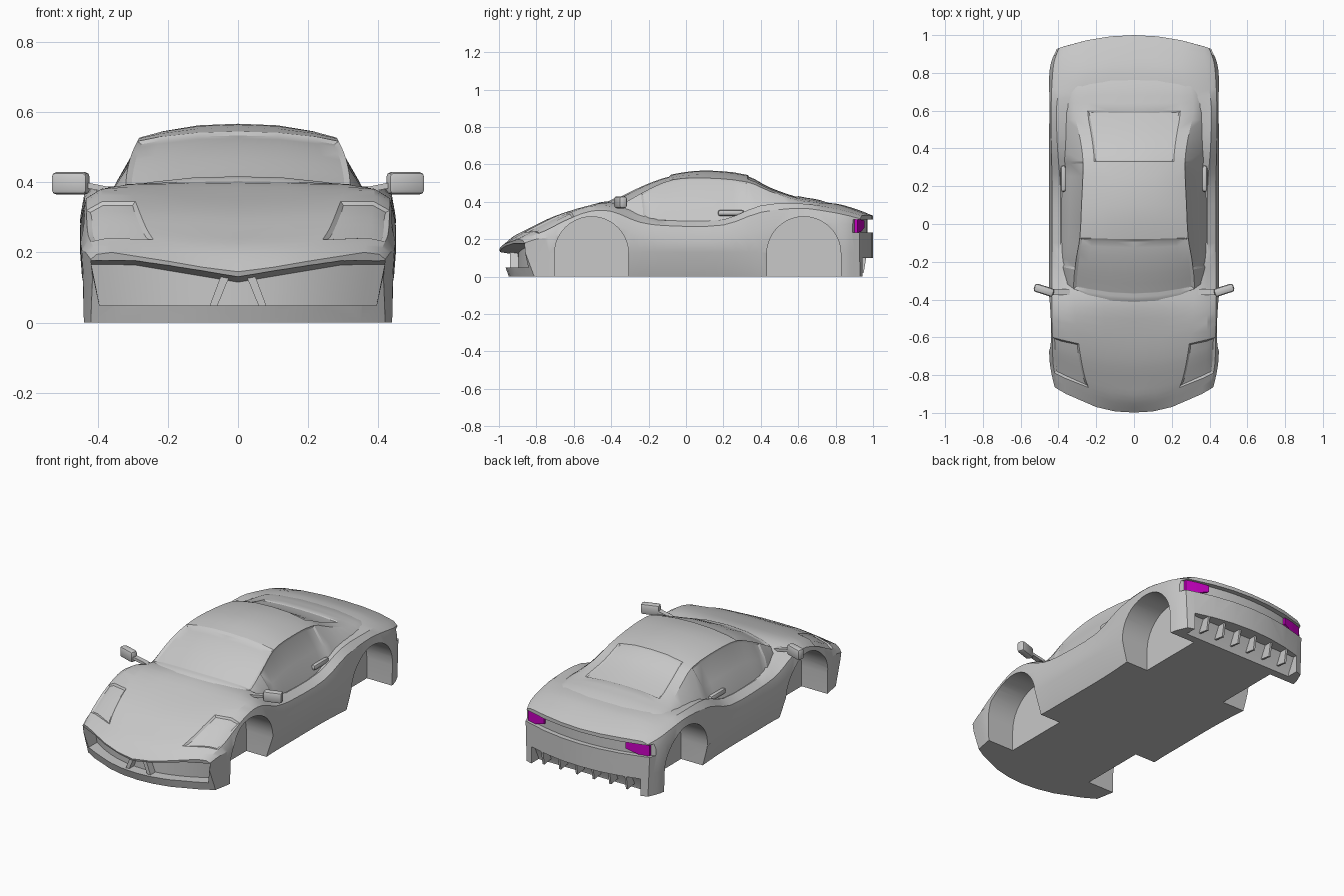
import bpy, bmesh
from math import cos, sin, pi, radians
from mathutils import Vector

if "Cube" in bpy.data.objects:
    bpy.data.objects.remove(bpy.data.objects["Cube"], do_unlink=True)


def make_material(name, colour):
    m = bpy.data.materials.new(name)
    m.use_nodes = True
    m.diffuse_color = colour
    m.node_tree.nodes["Principled BSDF"].inputs["Base Color"].default_value = colour
    return m


grey = make_material("body grey", (.58, .58, .58, 1))
magenta = make_material("light magenta", (.58, 0, .54, 1))


def clamp(v):
    return max(0, min(1, v))


def finish(name, bm, mat=grey):
    bmesh.ops.recalc_face_normals(bm, faces=bm.faces[:])
    mesh = bpy.data.meshes.new(name)
    bm.to_mesh(mesh)
    bm.free()
    mesh.materials.append(mat)
    ob = bpy.data.objects.new(name, mesh)
    bpy.context.collection.objects.link(ob)
    return ob


def activate(ob):
    bpy.ops.object.select_all(action='DESELECT')
    ob.select_set(True)
    bpy.context.view_layer.objects.active = ob


def smooth(ob):
    activate(ob)
    bpy.ops.object.shade_smooth_by_angle(angle=radians(28))


def solid(name, rings, mat=grey):
    """Closed solid skinned through equal rings of points."""
    bm = bmesh.new()
    vs = [[bm.verts.new(p) for p in ring] for ring in rings]
    n = len(vs[0])
    for a, b in zip(vs, vs[1:]):
        for j in range(n):
            k = (j + 1) % n
            bm.faces.new((a[j], a[k], b[k], b[j]))
    bm.faces.new(vs[0])
    bm.faces.new(vs[-1])
    return finish(name, bm, mat)


def prism_x(name, profile, x0, x1):
    return solid(name, [[(x, y, z) for y, z in profile] for x in (x0, x1)])


def cut(ob, cutter):
    cutter.hide_render = True
    mod = ob.modifiers.new("cut", 'BOOLEAN')
    mod.operation = 'DIFFERENCE'
    mod.solver = 'EXACT'
    mod.object = cutter
    activate(ob)
    bpy.ops.object.modifier_apply(modifier=mod.name)
    bpy.data.objects.remove(cutter, do_unlink=True)


def resample(keys, n=3):
    """Smooth in-between stations; the first value of a key is y."""
    out = []
    for i in range(len(keys) - 1):
        a, b = keys[max(i - 1, 0)], keys[i]
        c, d = keys[i + 1], keys[min(i + 2, len(keys) - 1)]
        h = c[0] - b[0]
        for k in range(n):
            t = k / n
            row = []
            for pa, pb, pc, pd in zip(a, b, c, d):
                m0 = (pc - pa) / (c[0] - a[0]) * h
                m1 = (pd - pb) / (d[0] - b[0]) * h
                row.append(pb + t * m0 + t**2 * (3 * (pc - pb) - 2 * m0 - m1)
                           + t**3 * (2 * (pb - pc) + m0 + m1))
            out.append(row)
    return out + [list(keys[-1])]


def half_loft(name, rows, insets, caps=()):
    """Skin half sections, mirror them, then sink the inset panels."""
    bm = bmesh.new()
    vs = [[bm.verts.new(p) for p in row] for row in rows]
    for r in range(len(vs) - 1):
        for c in range(len(vs[0]) - 1):
            f = bm.faces.new((vs[r][c], vs[r][c + 1], vs[r + 1][c + 1], vs[r + 1][c]))
            for g, (r0, r1, c0, c1, _, _) in enumerate(insets):
                if r0 <= r < r1 and c0 <= c < c1:
                    f.material_index = g + 1
    for cap in caps:
        for row in (vs[0], vs[-1]):
            bm.faces.new([row[j] for j in cap])
    copy = bmesh.ops.duplicate(bm, geom=bm.verts[:] + bm.edges[:] + bm.faces[:])
    for v in copy["geom"]:
        if isinstance(v, bmesh.types.BMVert):
            v.co.x *= -1
    bmesh.ops.remove_doubles(bm, verts=bm.verts[:], dist=.0001)
    bmesh.ops.recalc_face_normals(bm, faces=bm.faces[:])
    # An open shell still needs its normals outward before sinking panels
    if max(bm.faces, key=lambda f: f.calc_center_median().z).normal.z < 0:
        bmesh.ops.reverse_faces(bm, faces=bm.faces[:])
    for g, (_, _, _, _, thick, depth) in enumerate(insets):
        faces = [f for f in bm.faces if f.material_index == g + 1]
        bmesh.ops.inset_region(bm, faces=faces, thickness=thick, depth=depth)
    for f in bm.faces:
        f.material_index = 0
    return finish(name, bm)


def nose_bow(x):
    return .13 * (x / .41) ** 2


def tail_bow(x):
    return .07 * (x / .4) ** 2


# Lower body: y, centre z, hood crease x z, fender crown x z, widest x z, sill x
body_keys = [
    (-1, .145, .2, .175, .36, .2, .42, .18, .42),
    (-.93, .21, .23, .22, .365, .23, .435, .2, .43),
    (-.85, .252, .26, .266, .38, .265, .446, .21, .44),
    (-.72, .315, .285, .326, .385, .325, .45, .24, .44),
    (-.55, .37, .305, .377, .39, .375, .45, .28, .43),
    (-.4, .405, .315, .395, .39, .375, .45, .28, .41),
    (-.25, .38, .33, .36, .39, .315, .45, .23, .4),
    (-.1, .29, .33, .29, .39, .3, .45, .2, .4),
    (.2, .29, .33, .29, .39, .305, .45, .2, .4),
    (.4, .34, .33, .36, .405, .38, .45, .25, .41),
    (.62, .395, .32, .385, .41, .39, .45, .3, .43),
    (.8, .39, .25, .39, .39, .37, .45, .29, .44),
    (.92, .357, .25, .357, .38, .347, .44, .28, .43),
    (1, .325, .25, .328, .37, .325, .41, .27, .4)]


def body_section(k):
    y, zc, xh, zh, xf, zf, w, zw, wb = k
    half = [(0, zc), (xh * .5, zc + (zh - zc) * .42), (xh, zh), (xf, zf),
            (xf + .72 * (w - xf), zw + .72 * (zf - zw)), (w, zw), (w - .005, .13),
            (wb, 0), (xf - .01, 0), (xh, 0), (xh * .5, 0), (0, 0)]
    s, e = clamp((-y - .4) / .6), clamp((y - .6) / .4)
    return [(x, y + s * (nose_bow(x) + .35 * max(0, .15 - z)) - e * tail_bow(x), z)
            for x, z in half]


caps = [(j, j + 1, 10 - j, 11 - j) for j in range(3)] + [(3, 4, 5, 6, 7, 8)]
body = half_loft("body", [body_section(k) for k in resample(body_keys)],
                 [(4, 10, 2, 4, .012, -.008)], caps)

# Wheel arches
for side in (-1, 1):
    for yc in (-.505, .63):
        arc = [(yc + .198 * cos(pi * i / 20), .122 + .198 * sin(pi * i / 20))
               for i in range(21)]
        profile = [(yc + .198, -.1)] + arc + [(yc - .198, -.1)]
        cut(body, prism_x("arch_cutter", profile, side * .27, side * .6))

# Front intake under the nose lip
columns = [i / 10 for i in range(-10, 11)]
rings = []
for t in columns:
    x = .42 * t
    back, top = -.9 + nose_bow(x), .115 + .05 * min(1, abs(x) / .3)
    rings.append([(x * .94, -1.2, .048), (x * .94, back, .048),
                  (x, back, top), (x, -1.2, top + .05)])
cut(body, solid("intake_cutter", rings))

# Recessed tail panel and rear undercut
rings = []
for t in columns:
    x = .45 * t
    back = .97 - tail_bow(x)
    rings.append([(x, back, .235), (x, 1.2, .235), (x, 1.2, .305), (x, back, .305)])
cut(body, solid("tail_cutter", rings))
cut(body, prism_x("undercut_cutter", [(.87, -.05), (.875, .01), (.92, .1),
                                      (1.2, .1), (1.2, -.05)], -.36, .36))
smooth(body)

# Cabin: y, base x z, roof rail x z, centre z
cabin_keys = [
    (-.42, .34, .35, .31, .375, .4), (-.37, .36, .33, .32, .395, .425),
    (-.22, .388, .297, .308, .468, .498), (-.08, .39, .295, .287, .517, .545),
    (.1, .39, .295, .278, .527, .567), (.33, .39, .3, .27, .505, .543),
    (.45, .39, .33, .285, .455, .482), (.6, .375, .36, .315, .408, .43),
    (.72, .36, .36, .3, .392, .408), (.85, .33, .32, .27, .345, .36)]


def cabin_section(k):
    y, xb, zb, xr, zr, zc = k
    half = [(xr * f, zc - (zc - zr) * f ** 2.4) for f in (0, .4, .78, 1)]
    half += [((xb + xr) / 2 + .012, (zb + zr) / 2), (xb, zb)]
    s = .045 * clamp(-y / .4)
    return [(x, y + s * (x / .32) ** 2, z) for x, z in half]


cabin = half_loft("cabin", [cabin_section(k) for k in resample(cabin_keys)],
                  [(2, 9, 0, 3, .015, -.008),      # windscreen
                   (15, 21, 0, 2, .01, -.006),     # rear window
                   (5, 15, 3, 5, .012, -.006)])    # side windows
smooth(cabin)


def rounded_box(name, centre, size, turn=0, bevel=.01):
    bpy.ops.mesh.primitive_cube_add(size=1, location=centre, rotation=(0, 0, turn))
    ob = bpy.context.object
    ob.name = name
    ob.scale = size
    bpy.ops.object.transform_apply(location=False, rotation=False)
    ob.data.materials.append(grey)
    mod = ob.modifiers.new("bevel", 'BEVEL')
    mod.width, mod.segments = bevel, 2
    bpy.ops.object.modifier_apply(modifier=mod.name)
    smooth(ob)


for side, word in ((1, "left"), (-1, "right")):
    # Door mirror and its stalk
    rounded_box(word + "_mirror", (side * .477, -.35, .397), (.108, .045, .064),
                side * radians(18), .014)
    solid(word + "_mirror_stalk",
          [[(side * x, y, z) for y, z in ((-.375, z0), (-.345, z0), (-.345, z0 + .016),
                                          (-.375, z0 + .016))]
           for x, z0 in ((.34, .365), (.44, .385))])
    # Door handle
    rounded_box(word + "_door_handle", (side * .374, .24, .34), (.028, .14, .032),
                0, .013)
    # Tail light, taller towards the outer corner
    rings = []
    for x, low, high in ((.27, .262, .3), (.34, .238, .304), (.4, .236, .304)):
        y = .97 - tail_bow(x)
        rings.append([(side * x, y - .02, low), (side * x, y + .016, low),
                      (side * x, y + .016, high), (side * x, y - .02, high)])
    solid(word + "_tail_light", rings, magenta)
    # Slanted strut in the front intake
    solid(word + "_intake_strut",
          [[(side * x, y, z) for x, z in ((.025, .13), (.05, .13), (.082, .045),
                                          (.06, .045))] for y in (-.94, -.88)])

# Diffuser fins
for i in range(6):
    x = -.275 + i * .11
    prism_x("diffuser_fin", [(.9, .11), (.88, .03), (.95, .02), (.965, .11)],
            x - .006, x + .006)
